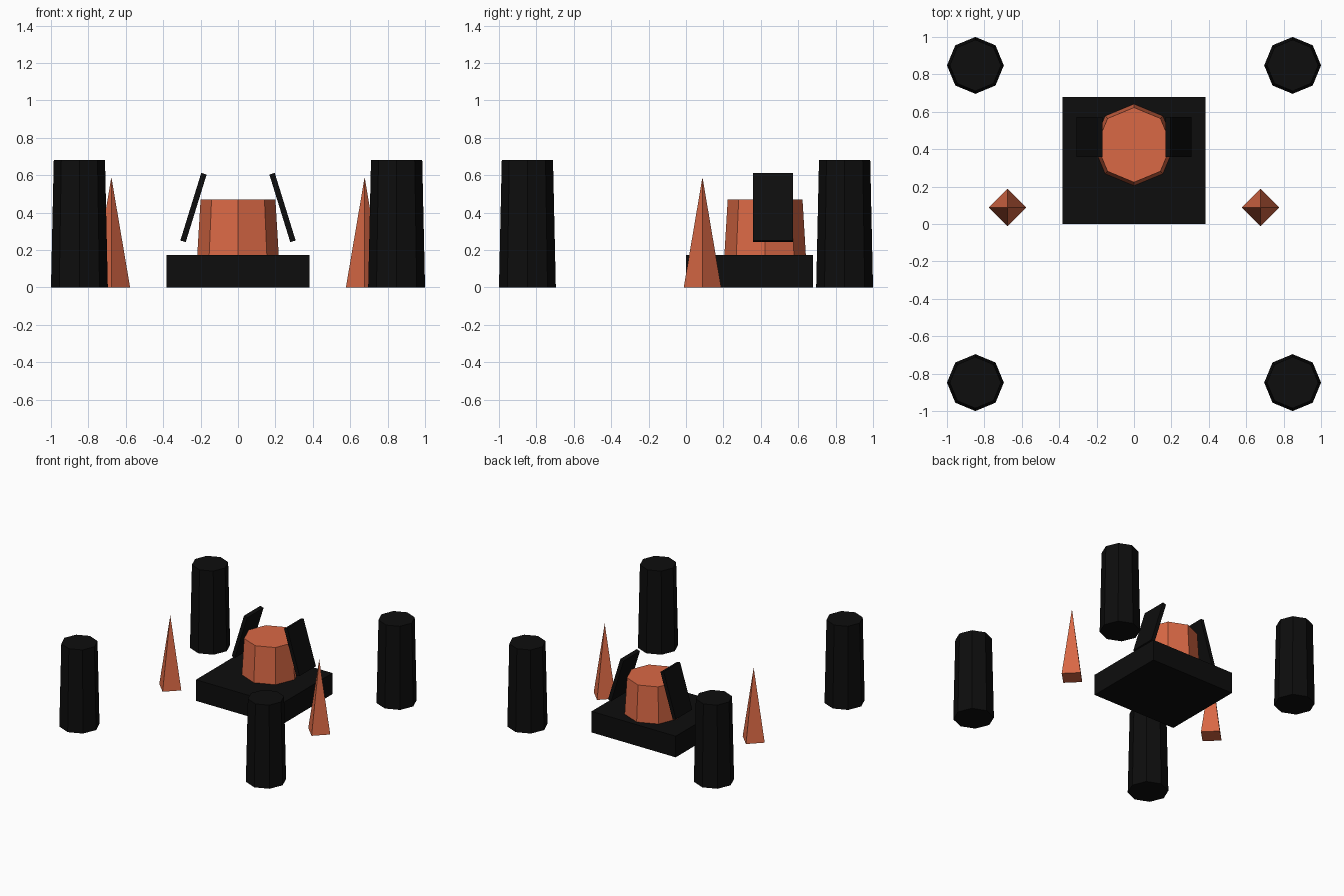
import bpy, bmesh, math
from mathutils import Matrix

if "Cube" in bpy.data.objects:
    bpy.data.objects.remove(bpy.data.objects["Cube"])


def material(name, rgb):
    m = bpy.data.materials.new(name)
    m.diffuse_color = (*rgb, 1)
    m.use_nodes = True
    m.node_tree.nodes["Principled BSDF"].inputs["Base Color"].default_value = m.diffuse_color
    return m


black = material("charcoal black", (0.004, 0.004, 0.004))
orange = material("terracotta orange", (0.70, 0.14, 0.06))


def finish(bm, name, mat):
    bmesh.ops.recalc_face_normals(bm, faces=bm.faces)
    me = bpy.data.meshes.new(name)
    bm.to_mesh(me)
    bm.free()
    me.materials.append(mat)
    bpy.context.collection.objects.link(bpy.data.objects.new(name, me))


def box(name, center, size, mat, tilt=0):
    bm = bmesh.new()
    bmesh.ops.create_cube(bm, size=1, matrix=Matrix.Translation(center)
                          @ Matrix.Rotation(tilt, 4, 'Y') @ Matrix.Diagonal((*size, 1)))
    finish(bm, name, mat)


def taper(name, x, y, z0, z1, r0, r1, sides, mat):
    bm = bmesh.new()
    bmesh.ops.create_cone(bm, cap_ends=True, segments=sides, radius1=r0, radius2=r1,
                          depth=z1 - z0, matrix=Matrix.Translation((x, y, (z0 + z1) / 2)))
    bmesh.ops.remove_doubles(bm, verts=bm.verts, dist=1e-5)
    finish(bm, name, mat)


# Central plinth and drum
box("plinth", (0, 0.34, 0.0865), (0.765, 0.68, 0.173), black)
taper("drum", 0, 0.423, 0.17, 0.47, 0.218, 0.2, 8, orange)

for side, s in (("left", -1), ("right", 1)):
    # Leaning side panels
    box(side + "_panel", (s * 0.238, 0.465, 0.427), (0.03, 0.213, 0.378), black, -s * 0.3)
    # Four-sided spikes
    taper(side + "_spike", s * 0.677, 0.088, 0, 0.59, 0.1, 0, 4, orange)
    # Corner pillars
    for end, t in (("front", -1), ("back", 1)):
        taper(f"{end}_{side}_pillar", s * 0.848, t * 0.848, 0, 0.68, 0.152, 0.137, 8, black)
